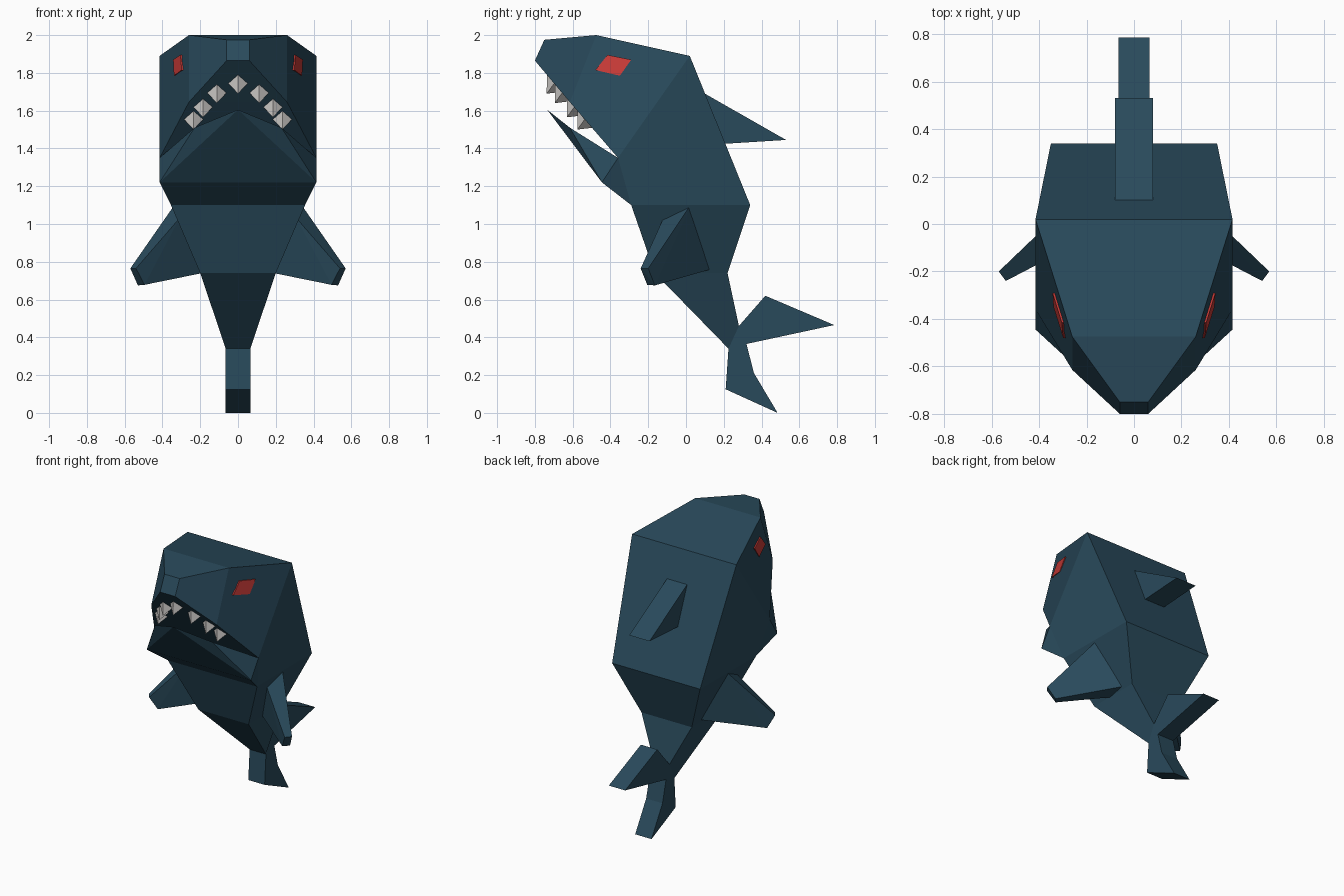
import bpy, bmesh
from mathutils import Vector

if "Cube" in bpy.data.objects:
    bpy.data.objects.remove(bpy.data.objects["Cube"])


def material(name, rgb):
    m = bpy.data.materials.new(name)
    m.diffuse_color = (*rgb, 1)
    m.use_nodes = True
    m.node_tree.nodes["Principled BSDF"].inputs["Base Color"].default_value = m.diffuse_color
    return m


BLUE = material("deep_blue", (0.022, 0.068, 0.105))
RED = material("eye_red", (0.60, 0.045, 0.040))
WHITE = material("tooth_white", (0.66, 0.64, 0.62))


def finish(name, bm, mat):
    bmesh.ops.recalc_face_normals(bm, faces=bm.faces)
    me = bpy.data.meshes.new(name)
    bm.to_mesh(me)
    bm.free()
    me.materials.append(mat)
    ob = bpy.data.objects.new(name, me)
    bpy.context.collection.objects.link(ob)
    return ob


def hull(name, points, mat):
    bm = bmesh.new()
    for p in points:
        bm.verts.new(p)
    bmesh.ops.convex_hull(bm, input=bm.verts)
    return finish(name, bm, mat)


def prism(name, profile, half, mat):
    """Side profile (y, z) given a width across x."""
    bm = bmesh.new()
    face = bm.faces.new([bm.verts.new((-half, y, z)) for y, z in profile])
    ext = bmesh.ops.extrude_face_region(bm, geom=[face])["geom"]
    bmesh.ops.translate(bm, vec=(2 * half, 0, 0),
                        verts=[v for v in ext if isinstance(v, bmesh.types.BMVert)])
    if face.is_valid and len(face.edges[0].link_faces) < 2:
        bm.faces.new([bm.verts[i] for i in range(len(profile))])
    return finish(name, bm, mat)


# Body: right-hand outline points, mirrored to the left
P = {
    "a": (.06, -.75, 1.975),   # snout top
    "b": (.26, -.475, 2.0),    # brow
    "c": (.415, .02, 1.89),    # back of head
    "d": (.35, .34, 1.10),     # back
    "e": (.20, .22, .74),      # lower back
    "f": (.065, .28, .46),     # tail root, rear
    "m": (.065, .225, .34),    # tail root, front
    "l": (.20, -.165, .74),    # lower belly
    "k": (.355, -.29, 1.10),   # belly
    "j": (.415, -.445, 1.22),  # chin
    "n": (.23, -.615, 1.51),   # lower lip
    "i": (.415, -.36, 1.35),   # mouth corner
    "h": (.26, -.615, 1.645),  # upper lip
    "g": (.06, -.80, 1.865),   # snout bottom
}
bm = bmesh.new()
R = {k: bm.verts.new(p) for k, p in P.items()}
L = {k: bm.verts.new((-p[0], p[1], p[2])) for k, p in P.items()}
tip = bm.verts.new((0, -.735, 1.605))
# faces spanning from left to right
for chain in ("abcdefmlkj", "aghin"):
    for u, v in zip(chain, chain[1:]):
        bm.faces.new((L[u], R[u], R[v], L[v]))
bm.faces.new((L["n"], R["n"], tip))
bm.faces.new((L["j"], R["j"], tip))
# faces on each flank
for S in (R, L):
    for keys in ("bcih", "abhg", "cdki", "ikj", "delk", "efml", "ijn"):
        bm.faces.new([S[k] for k in keys])
    bm.faces.new((S["j"], S["n"], tip))
finish("body", bm, BLUE)

# Dorsal fin and tail fluke
prism("dorsal_fin", [(.10, 1.69), (.53, 1.445), (.21, 1.425), (.10, 1.5)], .08, BLUE)
prism("tail_fluke", [(.28, .46), (.42, .62), (.785, .465), (.32, .365), (.36, .21),
                     (.485, 0), (.21, .125), (.225, .34)], .065, BLUE)

# Side fins and eyes
fin = [(.33, .03, 1.11), (.20, .13, .76), (.57, -.20, .765), (.53, -.165, .675),
       (.31, -.12, 1.03), (.19, 0, .74), (.54, -.24, .765), (.495, -.205, .678)]
eye = [(-.415, 1.895), (-.29, 1.87), (-.35, 1.785), (-.48, 1.815)]
for s, side in ((1, "right"), (-1, "left")):
    hull("side_fin_" + side, [(s * x, y, z) for x, y, z in fin], BLUE)
    pts = []
    for y, z in eye:
        x = .26 + .28 * (y + .475) - .15 * (z - 2)
        pts += [(s * (x + .003), y, z), (s * (x + .012), y, z)]
    hull("eye_" + side, pts, RED)

# Teeth: pyramids hanging from the upper jaw
along = Vector((0, .65, -.76))
for x, z in ((0, 1.745), (.112, 1.695), (.185, 1.62), (.235, 1.555)):
    for s in ((1, -1) if x else (1,)):
        c = Vector((s * x, -.80 + (1.865 - z) * .854, z))
        w = Vector((.052, 0, 0))
        hull("tooth", [c + w, c - w, c + along * .06, c - along * .06,
                       c + Vector((0, -.04, -.055))], WHITE)
